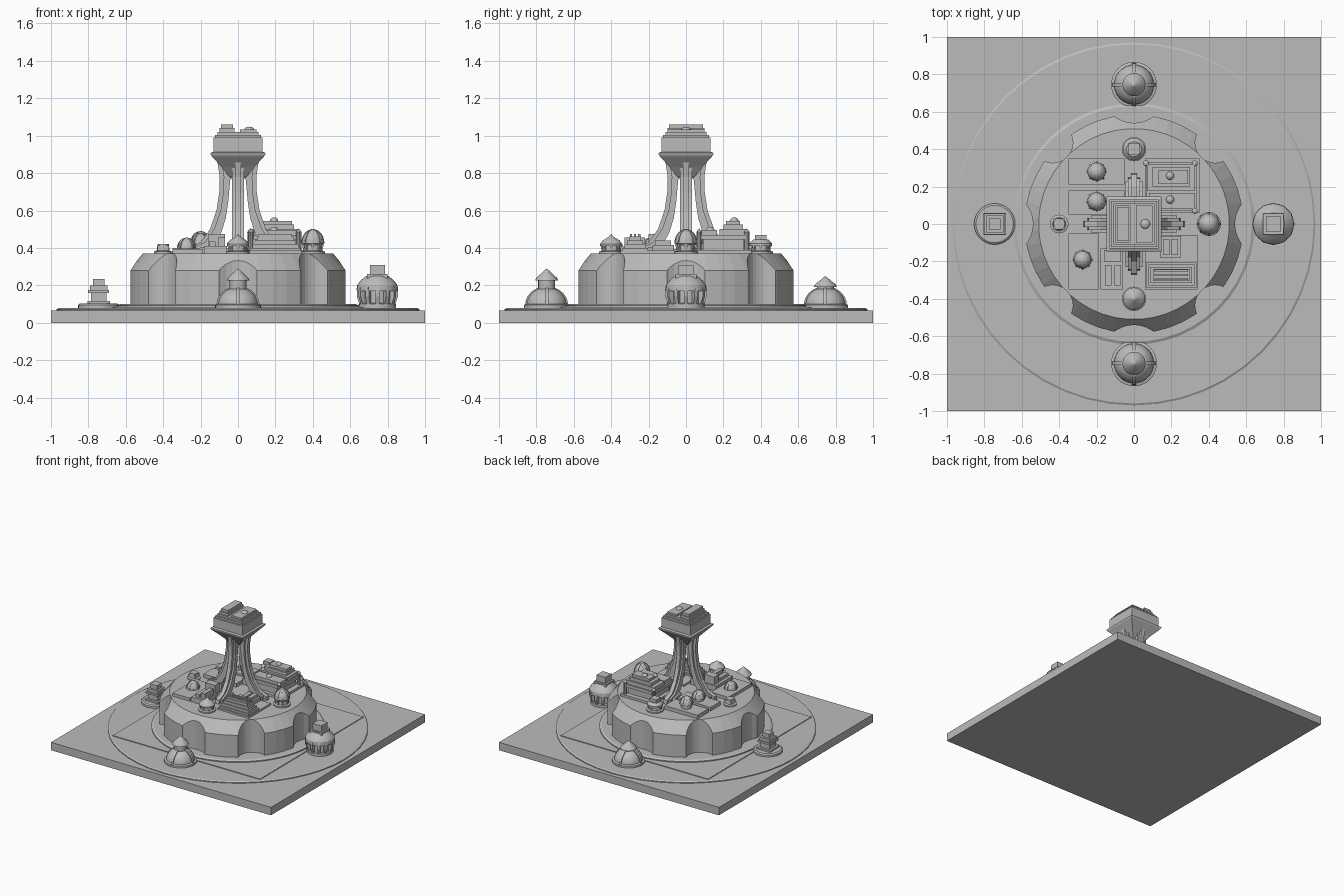
import bpy, bmesh
from math import sin, cos, pi, radians
from mathutils import Matrix, Vector

if "Cube" in bpy.data.objects:
    bpy.data.objects.remove(bpy.data.objects["Cube"])

stone = bpy.data.materials.new("stone_grey")
stone.use_nodes = True
GREY = (.5, .5, .5, 1)
stone.diffuse_color = GREY
stone.node_tree.nodes["Principled BSDF"].inputs["Base Color"].default_value = GREY


def finish(name, bm, smooth=False):
    bmesh.ops.recalc_face_normals(bm, faces=bm.faces)
    mesh = bpy.data.meshes.new(name)
    bm.to_mesh(mesh)
    bm.free()
    mesh.materials.append(stone)
    obj = bpy.data.objects.new(name, mesh)
    bpy.context.collection.objects.link(obj)
    if smooth:
        bpy.ops.object.select_all(action='DESELECT')
        obj.select_set(True)
        bpy.context.view_layer.objects.active = obj
        bpy.ops.object.shade_smooth_by_angle()
    return obj


def box(name, x0, x1, y0, y1, z0, z1):
    bm = bmesh.new()
    bmesh.ops.create_cube(bm, size=1)
    for v in bm.verts:
        v.co = ((x0 + x1) / 2 + v.co.x * (x1 - x0),
                (y0 + y1) / 2 + v.co.y * (y1 - y0),
                (z0 + z1) / 2 + v.co.z * (z1 - z0))
    return finish(name, bm)


def block(name, x, y, half, z0, z1):
    return box(name, x - half, x + half, y - half, y + half, z0, z1)


def lathe(name, x, y, profile, sides=24, smooth=True, turn=0.0):
    """Closed solid of revolution from (radius, height) points."""
    bm = bmesh.new()
    rings = []
    for r, z in profile:
        rings.append([bm.verts.new((x + r * cos(turn + 2 * pi * i / sides),
                                    y + r * sin(turn + 2 * pi * i / sides), z))
                      for i in range(sides)])
    for low, high in zip(rings, rings[1:]):
        for i in range(sides):
            j = (i + 1) % sides
            bm.faces.new((low[i], low[j], high[j], high[i]))
    bm.faces.new(rings[0])
    bm.faces.new(rings[-1])
    bmesh.ops.remove_doubles(bm, verts=bm.verts, dist=.0005)
    return finish(name, bm, smooth)


def dome_profile(r, z, height, steps=7):
    return [(r * cos(pi / 2 * i / steps), z + height * sin(pi / 2 * i / steps))
            for i in range(steps + 1)]


def fin(name, outline, width, angle, x=0.0, y=0.0):
    """Upright slab: an outline of (radius, height) turned about a vertical axis."""
    bm = bmesh.new()
    face = bm.faces.new([bm.verts.new((r, -width / 2, z)) for r, z in outline])
    made = bmesh.ops.extrude_face_region(bm, geom=[face])["geom"]
    for v in made:
        if isinstance(v, bmesh.types.BMVert):
            v.co.y += width
    bm.transform(Matrix.Translation(Vector((x, y, 0))) @ Matrix.Rotation(angle, 4, 'Z'))
    return finish(name, bm)


def ribs(name, x, y, r, z, height, count, width):
    arc = dome_profile(r, z, height)
    for k in range(count):
        fin(f"{name}_{k}", [(0, z)] + arc, width, 2 * pi * k / count, x, y)


# Ground slab and stepped terraces
block("ground_slab", 0, 0, 1, 0, .065)
lathe("outer_terrace", 0, 0, [(.97, .065), (.97, .072), (.96, .078)], 48, False)
block("square_terrace", 0, 0, .67, .07, .084)
lathe("inner_terrace", 0, 0, [(.645, .08), (.645, .092), (.63, .1)], 48, False)

# Central drum with scalloped wall
drum = lathe("central_drum", 0, 0, [(.585, .095), (.585, .28), (.51, .37)], 48, False, pi / 48)
for k in range(8):
    reach, radius = (.71, .17) if k % 2 == 0 else (.615, .108)
    a = k * pi / 4
    cutter = lathe("scallop_cutter", reach * cos(a), reach * sin(a),
                   [(radius, .1), (radius, .5)], 32, False)
    cutter.hide_render = True
    mod = drum.modifiers.new("scallop", 'BOOLEAN')
    mod.operation, mod.object, mod.solver = 'DIFFERENCE', cutter, 'EXACT'
    bpy.context.view_layer.objects.active = drum
    bpy.ops.object.modifier_apply(modifier=mod.name)
    bpy.data.objects.remove(cutter)

# South and north ribbed domes with lanterns
for name, y, neck, tip in (("south", -.745, .225, .29), ("north", .745, .19, .25)):
    lathe(name + "_plinth", 0, y, [(.122, .08), (.122, .095), (.11, .1)], 32)
    lathe(name + "_dome", 0, y, dome_profile(.107, .095, .095), 32)
    ribs(name + "_rib", 0, y, .115, .095, .1, 4, .02)
    lathe(name + "_lantern", 0, y, [(.045, .15), (.045, neck), (.062, neck),
                                    (.055, neck + .015), (.012, tip - .01), (0, tip)], 20)

# East arcaded rotunda
EAST = .745
lathe("rotunda_core", EAST, 0, [(.1, .08), (.1, .1), (.085, .105), (.085, .17),
                                (.11, .17), (.108, .2), (.09, .225), (.06, .25)], 32)
for k in range(12):
    fin(f"rotunda_pier_{k}", [(.07, .1), (.096, .1), (.11, .14), (.11, .175), (.07, .175)],
        .022, k * pi / 6, EAST)
ribs("rotunda_rib", EAST, 0, .112, .175, .075, 12, .014)
block("rotunda_attic", EAST, 0, .055, .23, .26)
block("rotunda_cap", EAST, 0, .04, .26, .31)

# West stepped shrine
WEST = -.745
lathe("shrine_plinth", WEST, 0, [(.11, .08), (.11, .095), (.1, .103)], 32)
for part, half, low, high in (("base", .06, .1, .117), ("waist", .042, .117, .16),
                              ("eave", .056, .16, .175), ("upper", .046, .175, .2),
                              ("cap", .03, .2, .235)):
    block("shrine_" + part, WEST, 0, half, low, high)

# Rooftop pavilions on the four axes
for name, x, y in (("east", .4, 0), ("north", 0, .4), ("south", 0, -.4), ("west", -.4, 0)):
    r = .05 if name == "west" else .065
    lathe(name + "_pavilion_foot", x, y, [(r, .365), (r, .38), (r - .015, .385), (r - .02, .42)])
    if name == "west":
        block("west_pavilion_cap", x, y, .03, .385, .412)
        continue
    for k in range(8):
        fin(f"{name}_pavilion_post_{k}", [(.03, .38), (.05, .38), (.058, .42), (.03, .42)],
            .014, k * pi / 4, x, y)
    if name == "east":
        lathe("east_pavilion_dome", x, y, [(.05, .415)] + dome_profile(.058, .425, .075))
        ribs("east_pavilion_rib", x, y, .062, .425, .076, 8, .01)
    elif name == "south":
        lathe("south_pavilion_roof", x, y, [(.06, .41), (.06, .42), (.045, .44), (.012, .46), (0, .475)])
    else:
        lathe("north_pavilion_roof", x, y, [(.06, .41), (.06, .425), (.04, .445)])
        block("north_pavilion_cap", x, y, .03, .43, .47)

# Northwest and southwest courts with domed halls
box("northwest_court", -.35, -.05, .21, .35, .365, .4)
box("west_court", -.35, -.05, .05, .18, .365, .4)
box("southwest_court", -.35, -.19, -.35, -.05, .365, .395)
for name, x, y, r, top in (("northwest_hall", -.2, .28, .05, .49), ("west_hall", -.2, .12, .05, .48),
                           ("southwest_hall", -.275, -.19, .048, .455)):
    base = top - r - .01
    lathe(name, x, y, [(r - .01, .38), (r - .01, base)] + dome_profile(r, base, top - base), 16)
    ribs(name + "_rib", x, y, r + .004, base, top - base, 8, .008)

# Southwest twin blocks
box("twin_block_base", -.18, -.06, -.35, -.13, .365, .41)
for k, x in enumerate((-.155, -.105)):
    box(f"twin_block_{k}", x, x + .035, -.33, -.22, .41, .435 + k * .02)
box("twin_block_upper", -.16, -.07, -.2, -.14, .41, .475)

# Southeast stepped hall
box("southeast_court", .06, .34, -.35, -.06, .365, .385)
for k in range(4):
    inset = k * .012
    box(f"southeast_step_{k}", .065 + inset, .335 - inset, -.34 + k * .012, -.205 - inset,
        .38 + k * .02, .4 + k * .02)
for k in range(3):
    box(f"southeast_bar_{k}", .11, .29, -.3 + k * .022, -.288 + k * .022, .46, .475)
box("southeast_annex", .14, .25, -.18, -.065, .38, .415)
for k, x in enumerate((.155, .2)):
    box(f"southeast_annex_ridge_{k}", x, x + .035, -.165, -.08, .415, .44)

# Northeast palace with corner posts and knobs
box("palace_court", .06, .35, .06, .35, .365, .39)
box("palace_body", .09, .31, .09, .31, .39, .445)
box("palace_eave", .065, .335, .07, .33, .445, .47)
box("palace_north_wing", .07, .325, .18, .32, .47, .5)
box("palace_north_roof", .1, .3, .2, .305, .5, .525)
box("palace_ridge", .13, .29, .215, .29, .525, .545)
box("palace_south_wing", .08, .325, .08, .165, .47, .495)
for k, (y, z) in enumerate(((.258, .54), (.13, .49))):
    lathe(f"palace_knob_{k}", .193, y, [(.025, z)] + dome_profile(.022, z + .005, .018), 12)
for k, (x, y) in enumerate(((.065, .325), (.325, .325), (.325, .07), (.07, .07))):
    lathe(f"palace_post_{k}", x, y, [(.014, .38), (.014, .48), (.016, .485), (0, .505)], 10)

# Tower: four flared legs, each a narrow fin over a broader one
outer = [(.27, .37), (.265, .4), (.2, .43), (.15, .5), (.115, .6), (.1, .7), (.098, .78), (.11, .86)]
inner = [(.035, .86), (.04, .78), (.052, .65), (.065, .56), (.09, .48), (.13, .41), (.15, .37)]
for k in range(4):
    a = k * pi / 2
    fin(f"tower_leg_{k}", outer + inner, .032, a)
    broad = [(r - .022, z) for r, z in outer]
    fin(f"tower_leg_flank_{k}", broad + inner, .062, a)
    fin(f"tower_foot_{k}", [(.12, .365), (.23, .365), (.23, .395), (.12, .42)], .09, a)

# Tower head: flared square bracket, cornice, tiers and roof blocks
root2 = 2 ** .5
bracket = [(.035, .77), (.05, .785), (.09, .835), (.14, .89), (.146, .9), (.146, .908), (.13, .915)]
lathe("head_bracket", 0, 0, [(r * root2, z) for r, z in bracket], 4, False, radians(45))
block("head_body", 0, 0, .132, .905, .99)
block("head_cornice", 0, 0, .122, .99, 1.005)
block("head_tier", 0, 0, .11, 1.005, 1.02)
box("head_west_block", -.1, -.018, -.1, .1, 1.015, 1.04)
box("head_west_cap", -.09, -.028, -.09, .09, 1.04, 1.06)
box("head_east_block", .012, .1, -.1, .1, 1.015, 1.034)
lathe("head_dome", .06, 0, dome_profile(.026, 1.032, .016), 16)
